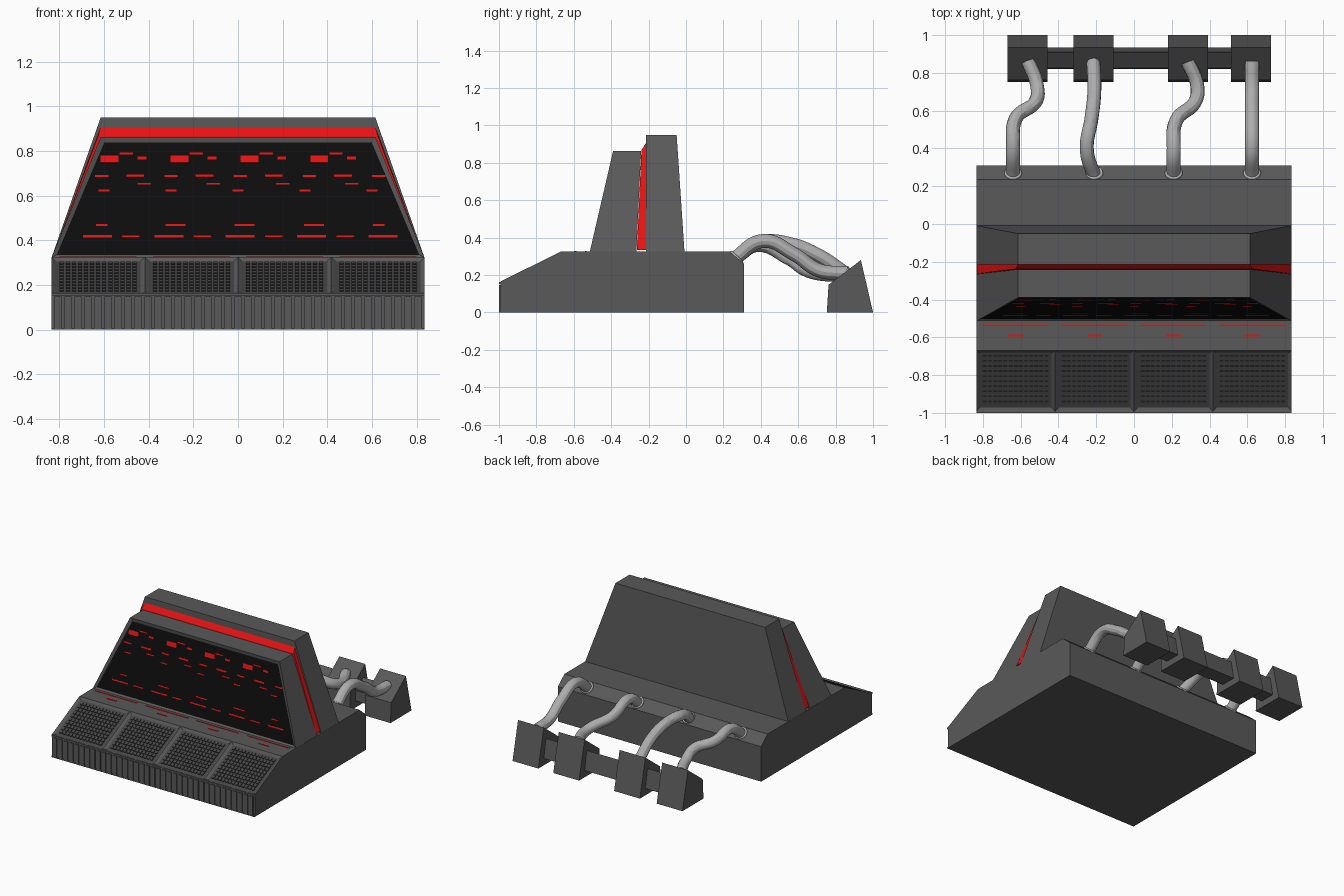
import bpy, bmesh, math
from mathutils import Matrix, Vector

if "Cube" in bpy.data.objects:
    bpy.data.objects.remove(bpy.data.objects["Cube"])


def material(name, rgb):
    m = bpy.data.materials.new(name)
    m.diffuse_color = (*rgb, 1)
    m.use_nodes = True
    m.node_tree.nodes["Principled BSDF"].inputs["Base Color"].default_value = m.diffuse_color
    return m


GREY = material("dark_grey", (0.1, 0.1, 0.1))
PAD = material("key_grey", (0.06, 0.06, 0.06))
BLACK = material("screen_black", (0.004, 0.004, 0.004))
RED = material("signal_red", (0.8, 0.006, 0.006))
CABLE = material("cable_grey", (0.42, 0.42, 0.42))


def finish(name, bm, *mats):
    bmesh.ops.recalc_face_normals(bm, faces=bm.faces)
    me = bpy.data.meshes.new(name)
    bm.to_mesh(me)
    bm.free()
    for m in mats:
        me.materials.append(m)
    ob = bpy.data.objects.new(name, me)
    bpy.context.collection.objects.link(ob)
    return ob


def prism(profile, cx=0.0):
    """Side profile of (y, z, half width) points, spanned across x."""
    bm = bmesh.new()
    sides = [[bm.verts.new((cx + s * w, y, z)) for y, z, w in profile] for s in (-1, 1)]
    bm.faces.new(sides[0])
    bm.faces.new(sides[1][::-1])
    n = len(profile)
    for i in range(n):
        j = (i + 1) % n
        bm.faces.new((sides[0][i], sides[0][j], sides[1][j], sides[1][i]))
    bmesh.ops.recalc_face_normals(bm, faces=bm.faces)
    return bm


def box(bm, centre, size, angle=0.0):
    """Box added to bm, tilted about x."""
    mat = Matrix.Translation(centre) @ Matrix.Rotation(angle, 4, 'X') @ Matrix.Diagonal((*size, 1))
    bmesh.ops.create_cube(bm, size=1, matrix=mat)


W = 0.835

# Base with four recessed key wells on the front slope
bm = prism([(-0.993, 0, W), (-0.993, 0.165, W), (-0.67, 0.325, W),
            (0.235, 0.325, W), (0.31, 0.26, W), (0.31, 0, W)])
for x in (-W / 2, 0, W / 2):
    bmesh.ops.bisect_plane(bm, geom=bm.verts[:] + bm.edges[:] + bm.faces[:],
                           plane_co=(x, 0, 0), plane_no=(1, 0, 0))
bm.normal_update()
wells = [f for f in bm.faces if f.normal.y < -0.3 and f.normal.z > 0.5]
bmesh.ops.inset_individual(bm, faces=wells, thickness=0.026, depth=-0.012)
for f in wells:
    f.material_index = 1
finish("base", bm, GREY, PAD)

# Small keys filling the wells
slope = math.atan2(0.16, 0.323)
up = Vector((0, math.cos(slope), math.sin(slope)))
out = Vector((0, -math.sin(slope), math.cos(slope)))
mid = Vector((0, -0.8315, 0.245)) - out * 0.009
bm = bmesh.new()
for p in range(4):
    cx = (p - 1.5) * W / 2
    for i in range(13):
        for j in range(10):
            pos = mid + up * ((j - 4.5) * 0.03) + Vector((cx + (i - 6) * 0.0272, 0, 0))
            box(bm, pos, (0.018, 0.02, 0.008), slope)
finish("keys", bm, PAD)

# Upright ribs along the front edge
bm = bmesh.new()
for i in range(37):
    box(bm, ((i - 18) * 0.0448, -0.995, 0.078), (0.03, 0.01, 0.14))
box(bm, (0, -0.9955, 0.158), (2 * W, 0.009, 0.012))
box(bm, (0, -0.9955, 0.004), (2 * W, 0.009, 0.008))
finish("front_ribs", bm, GREY)

# Front console slab with an inset black screen
bm = prism([(-0.515, 0.322, W), (-0.39, 0.862, 0.615), (-0.24, 0.862, 0.615), (-0.265, 0.322, W)])
bm.normal_update()
screen = [f for f in bm.faces if f.normal.y < -0.8]
bmesh.ops.inset_individual(bm, faces=screen, thickness=0.028, depth=-0.01)
for f in screen:
    f.material_index = 1
finish("screen_housing", bm, GREY, BLACK)

# Red band between the slabs, and the tall rear slab
finish("red_band", prism([(-0.263, 0.335, 0.828), (-0.238, 0.868, 0.626),
                          (-0.215, 0.905, 0.615), (-0.21, 0.335, 0.828)]), RED)
finish("rear_slab", prism([(-0.215, 0.322, W), (-0.215, 0.95, 0.615),
                           (-0.05, 0.95, 0.615), (-0.008, 0.322, W)]), GREY)

# Red readout marks on the screen: (height, first x, spacing, count, width, thickness)
tilt = math.atan2(0.54, 0.125)
normal = Vector((0, -math.sin(tilt), math.cos(tilt)))
rows = [(0.42, -0.63, 0.32, 5, 0.13, 0.010), (0.42, -0.48, 0.32, 4, 0.08, 0.008),
        (0.47, -0.61, 0.31, 5, 0.05, 0.008), (0.47, -0.27, 0.31, 3, 0.07, 0.008),
        (0.625, -0.60, 0.30, 5, 0.05, 0.008), (0.655, -0.42, 0.31, 4, 0.06, 0.008),
        (0.69, -0.61, 0.31, 5, 0.06, 0.010), (0.69, -0.46, 0.31, 4, 0.08, 0.012),
        (0.765, -0.575, 0.313, 4, 0.08, 0.032), (0.77, -0.43, 0.313, 4, 0.04, 0.014),
        (0.79, -0.50, 0.313, 4, 0.06, 0.008)]
bm = bmesh.new()
for z, x0, step, count, w, h in rows:
    y = -0.515 + (z - 0.322) * 0.125 / 0.54
    for i in range(count):
        pos = Vector((x0 + i * step, y, z)) - normal * 0.009
        box(bm, pos, (w, h, 0.003), tilt)
finish("screen_marks", bm, RED)

# Red status lines on the flat strip above the keys
bm = bmesh.new()
for i in range(4):
    cx = (i - 1.5) * W / 2
    box(bm, (cx, -0.535, 0.326), (0.345, 0.008, 0.004))
    box(bm, (cx, -0.59, 0.326), (0.08, 0.01, 0.004))
finish("status_lines", bm, RED)

# Rear sockets and the bar joining them
for i, cx in enumerate((-0.565, -0.215, 0.285, 0.62)):
    finish(f"socket_{i + 1}", prism([(0.753, 0, 0.106), (0.762, 0.148, 0.106),
                                     (0.935, 0.28, 0.106), (1.0, 0, 0.106)], cx), GREY)
finish("socket_bar", prism([(0.82, 0.05, 0.53), (0.825, 0.125, 0.53),
                            (0.91, 0.19, 0.53), (0.935, 0.05, 0.53)], 0.03), GREY)

# Sagging cables with a collar where each leaves the base
paths = [
    [(-0.64, 0.25, 0.28), (-0.64, 0.40, 0.375), (-0.625, 0.56, 0.34),
     (-0.52, 0.65, 0.29), (-0.515, 0.74, 0.235), (-0.56, 0.86, 0.21)],
    [(-0.21, 0.25, 0.28), (-0.25, 0.40, 0.375), (-0.225, 0.56, 0.365),
     (-0.21, 0.70, 0.31), (-0.215, 0.86, 0.205)],
    [(0.21, 0.25, 0.28), (0.21, 0.38, 0.36), (0.225, 0.55, 0.29),
     (0.325, 0.65, 0.225), (0.335, 0.73, 0.205), (0.285, 0.86, 0.21)],
    [(0.625, 0.25, 0.28), (0.625, 0.41, 0.382), (0.625, 0.58, 0.31),
     (0.625, 0.71, 0.225), (0.625, 0.86, 0.21)],
]
for i, pts in enumerate(paths):
    cu = bpy.data.curves.new(f"cable_{i + 1}", 'CURVE')
    cu.dimensions = '3D'
    cu.bevel_depth = 0.037
    cu.bevel_resolution = 4
    cu.resolution_u = 10
    cu.use_fill_caps = True
    sp = cu.splines.new('BEZIER')
    sp.bezier_points.add(len(pts) - 1)
    for bp, co in zip(sp.bezier_points, pts):
        bp.co = co
        bp.handle_left_type = bp.handle_right_type = 'AUTO'
    cu.materials.append(CABLE)
    ob = bpy.data.objects.new(f"cable_{i + 1}", cu)
    bpy.context.collection.objects.link(ob)
    bpy.ops.object.select_all(action='DESELECT')
    ob.select_set(True)
    bpy.context.view_layer.objects.active = ob
    bpy.ops.object.convert(target='MESH')
    bpy.ops.object.shade_smooth_by_angle()

    bpy.ops.mesh.primitive_torus_add(location=(pts[0][0], 0.27, 0.295), rotation=(-0.75, 0, 0),
                                     major_radius=0.038, minor_radius=0.009,
                                     major_segments=20, minor_segments=8)
    collar = bpy.context.object
    collar.name = f"cable_collar_{i + 1}"
    collar.data.materials.append(CABLE)
    bpy.ops.object.shade_smooth_by_angle(angle=math.radians(60))
